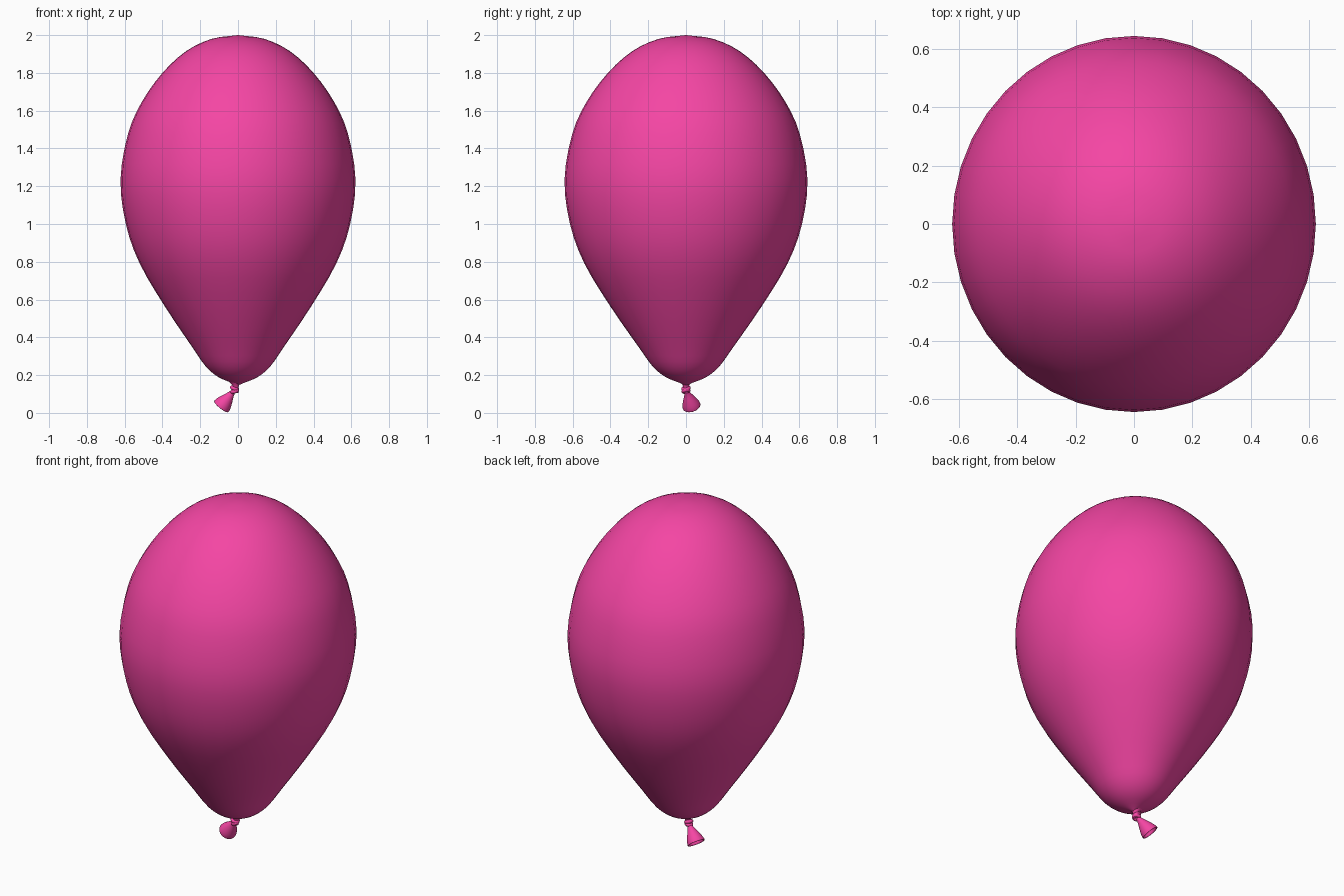
import bpy, bmesh, math
from mathutils import Vector

if "Cube" in bpy.data.objects:
    bpy.data.objects.remove(bpy.data.objects["Cube"])

pink = bpy.data.materials.new("pink_rubber")
pink.diffuse_color = (0.91, 0.06, 0.37, 1)
pink.use_nodes = True
pink.node_tree.nodes["Principled BSDF"].inputs["Base Color"].default_value = pink.diffuse_color


def spline(pts, steps):
    """Catmull-Rom curve through (radius, height) points."""
    p = [Vector(q) for q in pts]
    p = [2 * p[0] - p[1]] + p + [2 * p[-1] - p[-2]]
    out = []
    for a, b, c, d in zip(p, p[1:], p[2:], p[3:]):
        for i in range(steps):
            t = i / steps
            out.append(0.5 * (2 * b + (c - a) * t + (2 * a - 5 * b + 4 * c - d) * t * t
                              + (3 * b - a - 3 * c + d) * t ** 3))
    return out + [p[-2]]


def lathe(name, profile, segs):
    """Revolve a profile around local z; near-zero radii become poles."""
    bm = bmesh.new()
    rings = [[bm.verts.new((r * math.cos(2 * math.pi * k / segs),
                            r * math.sin(2 * math.pi * k / segs), z))
              for k in range(segs)] for r, z in profile]
    for lo, hi in zip(rings, rings[1:]):
        for k in range(segs):
            n = (k + 1) % segs
            bm.faces.new((lo[k], lo[n], hi[n], hi[k]))
    bmesh.ops.remove_doubles(bm, verts=bm.verts, dist=1e-5)
    bmesh.ops.recalc_face_normals(bm, faces=bm.faces)
    mesh = bpy.data.meshes.new(name)
    bm.to_mesh(mesh)
    bm.free()
    mesh.shade_smooth()
    mesh.materials.append(pink)
    obj = bpy.data.objects.new(name, mesh)
    bpy.context.collection.objects.link(obj)
    return obj


# Inflated body, slightly deeper than wide
body = [(0, 0.145), (0.03, 0.158), (0.105, 0.19), (0.17, 0.245), (0.24, 0.345),
        (0.385, 0.56), (0.52, 0.79), (0.594, 1.0), (0.622, 1.235), (0.583, 1.475),
        (0.51, 1.645), (0.40, 1.80), (0.275, 1.915), (0.14, 1.98), (0, 2.0)]
balloon = lathe("balloon_body", spline(body, 3), 40)
balloon.scale = (1, 1.034, 1)

# Short neck joining body and knot
neck = lathe("neck", [(0.014, 0.105), (0.012, 0.125), (0.018, 0.148), (0.035, 0.165)], 16)
neck.location = (-0.012, 0, 0)

# Knot: two tilted rolled rings
for i, (z, tilt) in enumerate([(0.130, 0.35), (0.116, -0.3)]):
    bpy.ops.mesh.primitive_torus_add(major_radius=0.015, minor_radius=0.010,
                                     major_segments=24, minor_segments=10,
                                     location=(-0.018, 0, z), rotation=(0.2, tilt, 0))
    knot = bpy.context.object
    knot.name = f"knot_ring_{i + 1}"
    knot.data.materials.append(pink)
    bpy.ops.object.shade_smooth()

# Flared open tail, hollow, tilted away from the knot
start, end = Vector((-0.02, 0.002, 0.12)), Vector((-0.088, 0.03, 0.034))
axis = end - start
L = axis.length
outer = spline([(0.010, 0), (0.018, 0.25 * L), (0.033, 0.55 * L), (0.044, 0.8 * L),
                (0.048, 0.96 * L), (0.0475, L)], 3)
inner = spline([(0.044, L), (0.039, 0.8 * L), (0.028, 0.55 * L), (0.013, 0.25 * L),
                (0, 0.12 * L)], 3)
tail = lathe("tail", outer + inner, 28)
tail.location = start
tail.rotation_euler = axis.to_track_quat('Z', 'Y').to_euler()
